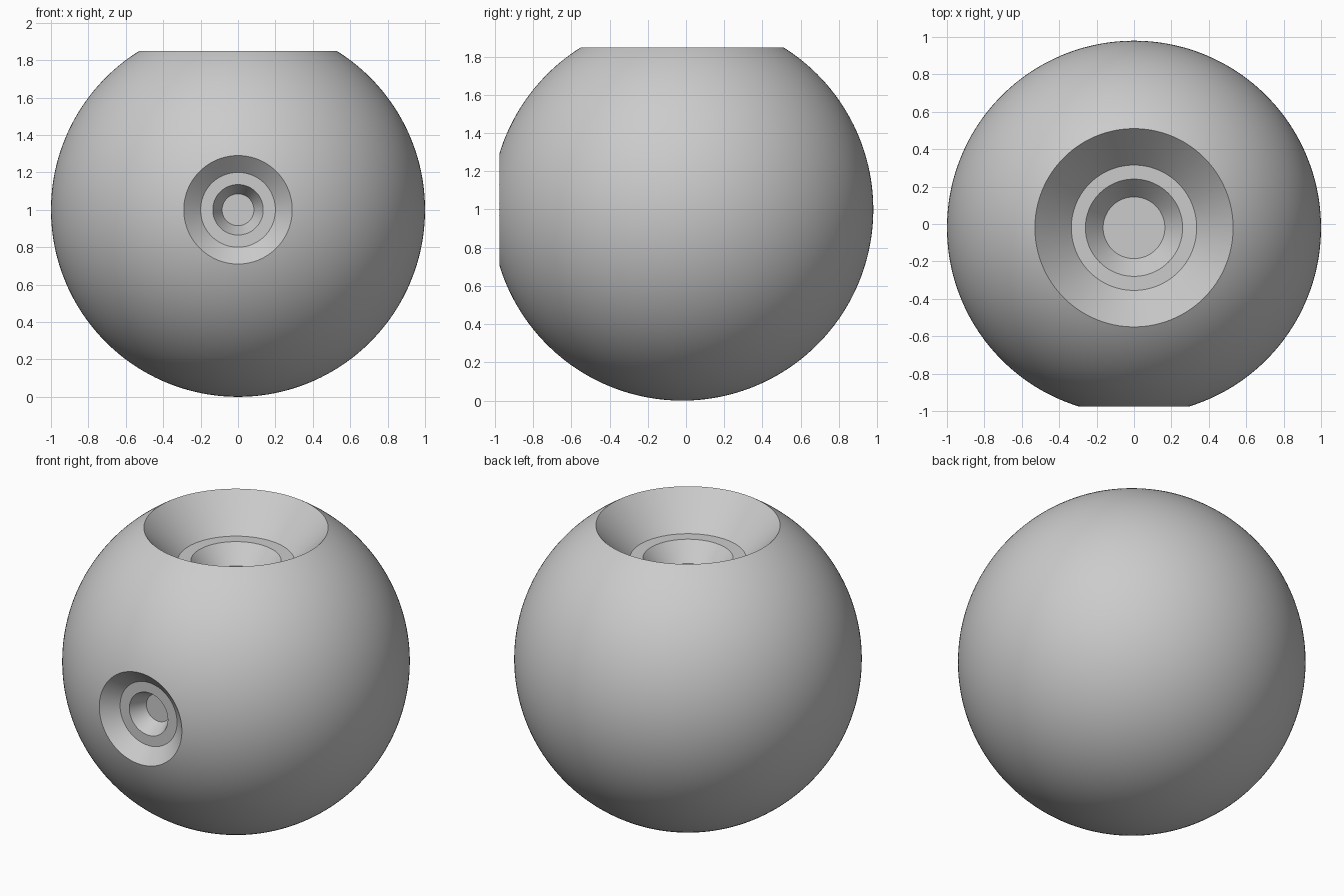
import bpy, bmesh
from math import pi, radians
from mathutils import Matrix

if "Cube" in bpy.data.objects:
    bpy.data.objects.remove(bpy.data.objects["Cube"])

CENTRE = (0, -0.02, 1.0)


def lathe_cutter(name, profile, matrix, steps=128):
    """Closed solid turned from (radius, height) points around local z."""
    bm = bmesh.new()
    rot = [Matrix.Rotation(2 * pi * i / steps, 4, 'Z') for i in range(steps)]
    rings = [[bm.verts.new(m @ Matrix.Translation((r, 0, h)).translation) for m in rot]
             for r, h in profile]
    for a, b in zip(rings, rings[1:]):
        for i in range(steps):
            j = (i + 1) % steps
            bm.faces.new((a[i], a[j], b[j], b[i]))
    bm.faces.new(rings[0][::-1])
    bm.faces.new(rings[-1])
    bm.transform(matrix)
    bmesh.ops.recalc_face_normals(bm, faces=bm.faces)
    mesh = bpy.data.meshes.new(name)
    bm.to_mesh(mesh)
    bm.free()
    obj = bpy.data.objects.new(name, mesh)
    bpy.context.collection.objects.link(obj)
    obj.hide_render = True
    return obj


def socket_profile(rim, ring_out, ring_in, floor, top, ring_depth, floor_depth):
    """Stepped conical socket, its outer cone extended past the ball surface."""
    extra = (rim - ring_out) / ring_depth * 0.2
    return [(floor, top - floor_depth), (ring_in, top - ring_depth),
            (ring_out, top - ring_depth), (rim, top), (rim + extra, top + 0.2)]


# Main ball
bpy.ops.mesh.primitive_uv_sphere_add(segments=192, ring_count=96, radius=1, location=CENTRE)
ball = bpy.context.object
ball.name = "ball_body"

# Large socket on top, small socket at the front
place = Matrix.Translation(CENTRE)
sockets = [
    lathe_cutter("top_socket_cutter",
                 socket_profile(0.53, 0.335, 0.26, 0.165, 0.848, 0.21, 0.32), place),
    lathe_cutter("front_socket_cutter",
                 socket_profile(0.29, 0.20, 0.135, 0.085, 0.957, 0.08, 0.18),
                 place @ Matrix.Rotation(pi / 2, 4, 'X')),
]
for cutter in sockets:
    mod = ball.modifiers.new(cutter.name, 'BOOLEAN')
    mod.operation = 'DIFFERENCE'
    mod.solver = 'EXACT'
    mod.object = cutter
    bpy.ops.object.modifier_apply(modifier=mod.name)
for cutter in sockets:
    bpy.data.objects.remove(cutter)

# Smooth surface with crisp socket edges
bpy.ops.object.shade_smooth_by_angle(angle=radians(25))
